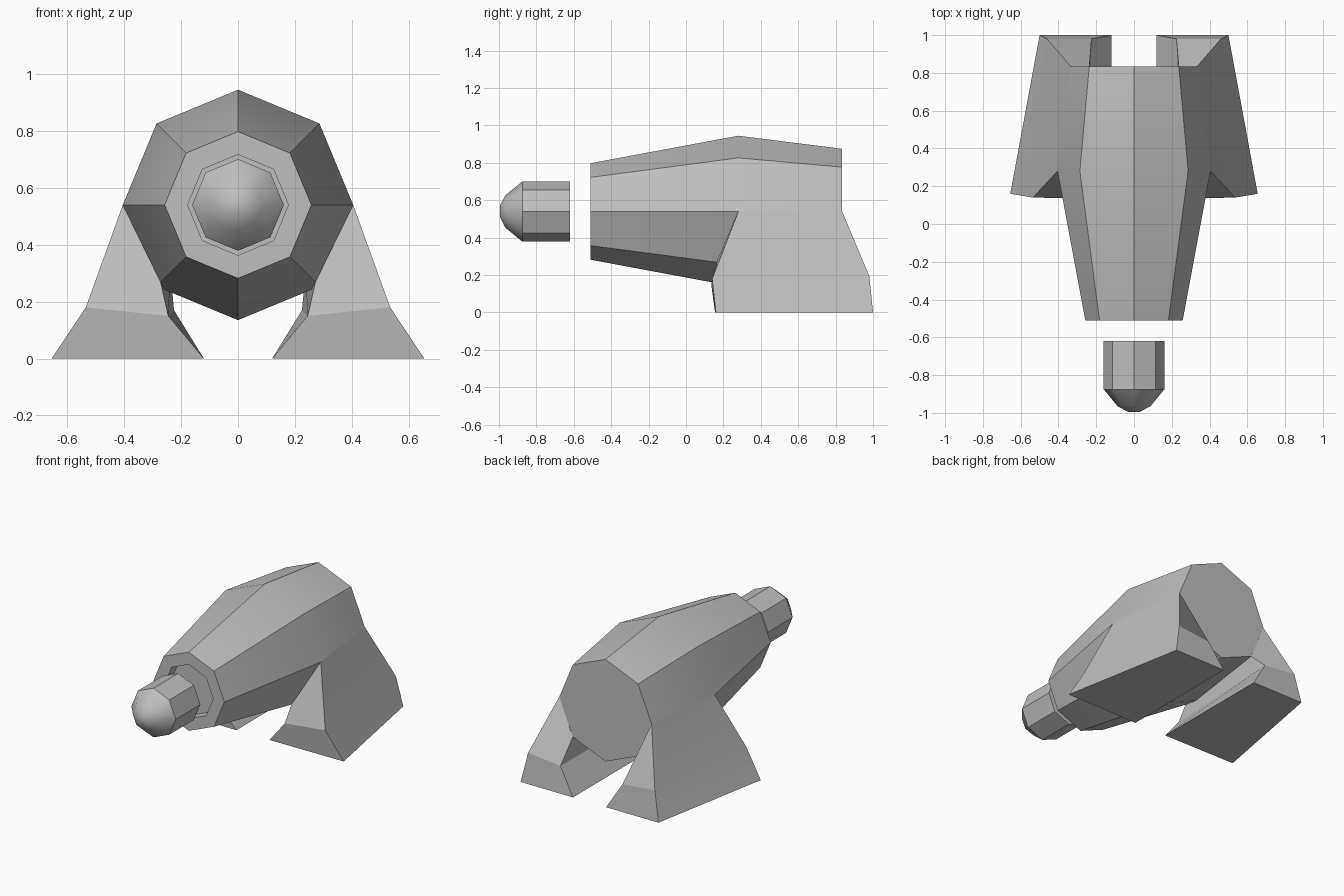
import bpy
import bmesh
from math import cos, sin, pi, radians

if "Cube" in bpy.data.objects:
    bpy.data.objects.remove(bpy.data.objects["Cube"], do_unlink=True)

SIDES = 8
AXIS_Z = 0.54

grey = bpy.data.materials.new("plain grey")
grey.use_nodes = True
colour = (0.52, 0.52, 0.52, 1)
grey.diffuse_color = colour
grey.node_tree.nodes["Principled BSDF"].inputs["Base Color"].default_value = colour


def loft(name, rings, cap_start=True, cap_end=True):
    """Skin a list of equal-length point loops into one object."""
    bm = bmesh.new()
    loops = [[bm.verts.new(p) for p in ring] for ring in rings]
    count = len(loops[0])
    for a, b in zip(loops, loops[1:]):
        for i in range(count):
            j = (i + 1) % count
            bm.faces.new((a[i], a[j], b[j], b[i]))
    if cap_start:
        bm.faces.new(loops[0])
    if cap_end:
        bm.faces.new(loops[-1])
    bmesh.ops.remove_doubles(bm, verts=bm.verts, dist=0.0001)
    bmesh.ops.recalc_face_normals(bm, faces=bm.faces)
    mesh = bpy.data.meshes.new(name)
    bm.to_mesh(mesh)
    bm.free()
    mesh.materials.append(grey)
    mesh.shade_smooth()
    mesh.set_sharp_from_angle(angle=radians(25))
    obj = bpy.data.objects.new(name, mesh)
    bpy.context.collection.objects.link(obj)
    return obj


def octagon(y, r):
    angles = [2 * pi * i / SIDES for i in range(SIDES)]
    return [(r * cos(a), y, AXIS_Z + r * sin(a)) for a in angles]


# Tapered barrel with a shallow recess in its muzzle
loft("barrel", [octagon(y, r) for y, r in (
    (-0.44, 0.177), (-0.51, 0.177), (-0.51, 0.258), (0.28, 0.405), (0.835, 0.335))])

# Loose shell in front of the muzzle: flat-sided body, smooth nose
shell = loft("shell", [octagon(y, r) for y, r in (
    (-0.62, 0.161), (-0.875, 0.161), (-0.965, 0.087), (-0.995, 0.03))])
for edge in shell.data.edges:
    ys = [shell.data.vertices[v].co.y for v in edge.vertices]
    edge.use_edge_sharp = min(ys) > -0.88

# Splayed foot, lofted from the ground up to the barrel flank
# (each loop runs outer front, inner front, inner back, outer back)
foot = loft("foot", [
    [(0.655, 0.16, 0), (0.12, 0.155, 0), (0.12, 1, 0), (0.5, 1, 0)],
    [(0.535, 0.14, 0.18), (0.245, 0.135, 0.15), (0.225, 0.98, 0.17), (0.46, 0.98, 0.195)],
    [(0.405, 0.28, 0.54), (0.272, 0.165, 0.268), (0.237, 0.835, 0.303), (0.335, 0.835, 0.54)],
], cap_end=False)
mirror = foot.modifiers.new("both sides", 'MIRROR')
mirror.use_axis = (True, False, False)
